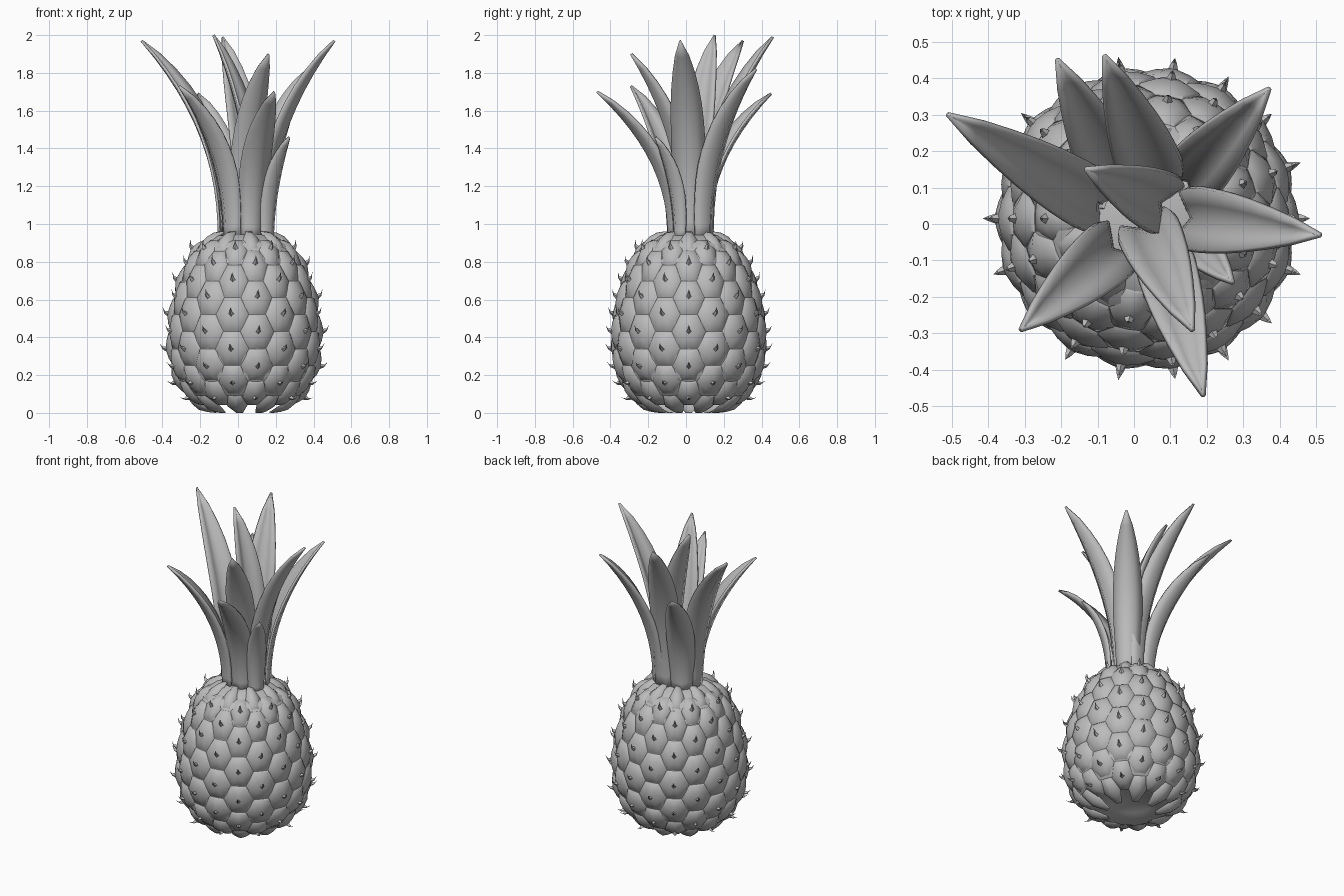
import bpy, bmesh, math
from mathutils import Vector

cube = bpy.data.objects.get("Cube")
if cube:
    bpy.data.objects.remove(cube, do_unlink=True)

grey = bpy.data.materials.new("plain_grey")
grey.use_nodes = True
colour = (0.5, 0.5, 0.5, 1)
grey.diffuse_color = colour
grey.node_tree.nodes["Principled BSDF"].inputs["Base Color"].default_value = colour

CENTRE = Vector((0.035, 0.015, 0))
UP = Vector((0, 0, 1))
ROWS, COLS = 12, 18
# fruit outline as (radius, height), bottom rim to crown
PROFILE = [Vector(p) for p in ((0.2, 0.0), (0.265, 0.035), (0.33, 0.095), (0.388, 0.2), (0.41, 0.3),
           (0.415, 0.4), (0.408, 0.5), (0.39, 0.6), (0.36, 0.7), (0.322, 0.8), (0.264, 0.89), (0.17, 0.955))]
LENGTHS = [(b - a).length for a, b in zip(PROFILE, PROFILE[1:])]
TOTAL = sum(LENGTHS)


def outline(s):
    """Point on the fruit outline at arc fraction s, extrapolated past the ends."""
    d = s * TOTAL
    for i, step in enumerate(LENGTHS):
        if d <= step or i == len(LENGTHS) - 1:
            return PROFILE[i].lerp(PROFILE[i + 1], d / step)
        d -= step


def on_fruit(angle, s, h):
    """Point on the fruit skin, pushed out by h, and the outward normal."""
    p = outline(s)
    t = (outline(s + 0.04) - outline(s - 0.04)).normalized()
    n = Vector((t.y, -t.x))
    q = p + n * h
    c, k = math.cos(angle), math.sin(angle)
    point = CENTRE + Vector((q.x * c, q.x * k, min(max(q.y, 0), 0.96)))
    return point, Vector((n.x * c, n.x * k, n.y))


def finish(name, bm, smooth_angle):
    bmesh.ops.recalc_face_normals(bm, faces=bm.faces)
    mesh = bpy.data.meshes.new(name)
    bm.to_mesh(mesh)
    bm.free()
    ob = bpy.data.objects.new(name, mesh)
    bpy.context.collection.objects.link(ob)
    mesh.materials.append(grey)
    bpy.ops.object.select_all(action="DESELECT")
    ob.select_set(True)
    bpy.context.view_layer.objects.active = ob
    bpy.ops.object.shade_smooth_by_angle(angle=math.radians(smooth_angle))
    return ob


def bridge(bm, a, b):
    for i in range(len(a)):
        j = (i + 1) % len(a)
        bm.faces.new((a[i], a[j], b[j], b[i]))


# Fruit core with a hollow underside
bm = bmesh.new()
rings = [(0.01, 0.1), (0.14, 0.085), (0.215, 0.045)]
rings += [(p.x - 0.02, p.y) for p in PROFILE[2:-1]] + [(0.16, 0.94), (0.01, 0.95)]
loops = []
for r, z in rings:
    loops.append([bm.verts.new(CENTRE + Vector((r * math.cos(a), r * math.sin(a), z)))
                  for a in (math.tau * i / 36 for i in range(36))])
for a, b in zip(loops, loops[1:]):
    bridge(bm, a, b)
bm.faces.new(loops[0])
bm.faces.new(loops[-1])
finish("fruit_core", bm, 60)

# Scales: peaked flat-topped hexagons in staggered columns, each with an upturned spine
HEX = [(-0.34, 1), (-0.68, 0), (-0.34, -1), (0, -1), (0.34, -1), (0.68, 0), (0.34, 1), (0, 1)]
SIDES = len(HEX)
scales, spines = bmesh.new(), bmesh.new()
for row in range(ROWS):
    for col in range((row + 1) % 2, COLS, 2):
        angle = col * math.tau / COLS
        s = (row + 0.5) / ROWS
        rings = []
        for size, h in ((1.03, -0.024), (0.92, -0.014), (0.5, -0.003)):
            rings.append([scales.verts.new(on_fruit(angle + u * size * math.tau / COLS,
                          s + v * size / ROWS, h + 0.005 * v * size)[0]) for u, v in HEX])
        tip, normal = on_fruit(angle, s, 0.006)
        for a, b in zip(rings, rings[1:]):
            bridge(scales, a, b)
        top = scales.verts.new(tip)
        for i in range(SIDES):
            scales.faces.new((rings[-1][i], rings[-1][i - 1], top))
        if row in (0, ROWS - 1):
            continue
        # curved spine
        side = Vector((-math.sin(angle), math.cos(angle), 0))
        rise = normal.cross(side)
        if rise.z < 0:
            rise = -rise
        root = tip - normal * 0.012
        bend = root + normal * 0.028 + rise * 0.01
        end = root + normal * 0.042 + rise * 0.036
        levels = [[spines.verts.new(c + side * (w * x) + rise * (w * y))
                   for x, y in ((1, 0), (0, 1), (-1, 0), (0, -1))]
                  for c, w in ((root, 0.017), (bend, 0.007))]
        bridge(spines, *levels)
        point = spines.verts.new(end)
        for i in range(4):
            spines.faces.new((levels[1][i], levels[1][i - 1], point))
finish("fruit_scales", scales, 40)
finish("fruit_spines", spines, 40)

# Leaves: base x, base y, tip x, tip y, tip height, width
LEAVES = [
    (-0.1, 0.055, -0.51, 0.3, 1.97, 0.17),
    (-0.05, 0.12, -0.21, 0.45, 1.69, 0.165),
    (0.05, 0.14, -0.08, 0.46, 1.99, 0.175),
    (0.07, 0.06, -0.13, 0.15, 2.0, 0.17),
    (0.15, 0.12, 0.37, 0.37, 1.82, 0.17),
    (0.16, 0.015, 0.51, -0.03, 1.97, 0.175),
    (0.17, -0.05, 0.27, -0.16, 1.46, 0.11),
    (0.04, -0.02, 0.16, -0.29, 1.9, 0.17),
    (0.08, -0.09, 0.19, -0.47, 1.7, 0.16),
    (-0.06, -0.07, -0.31, -0.29, 1.73, 0.17),
]
WIDTHS = (0.75, 0.8, 0.85, 0.9, 0.96, 1, 1, 0.97, 0.91, 0.8, 0.63, 0.4, 0.03)
BASE_Z = 0.92

for number, (bx, by, tx, ty, tz, width) in enumerate(LEAVES, 1):
    base, reach = Vector((bx, by, BASE_Z)), Vector((tx - bx, ty - by, 0))
    out = reach.normalized()
    side = UP.cross(out)
    bm = bmesh.new()
    strips = []
    for i, share in enumerate(WIDTHS):
        t = i / (len(WIDTHS) - 1)
        spine = base + reach * t ** 2.2 + UP * ((tz - BASE_Z) * t)
        tangent = reach * (2.2 * t ** 1.2) + UP * (tz - BASE_Z)
        inward = tangent.cross(side).normalized()
        if inward.dot(out) > 0:
            inward = -inward
        half = width * share / 2
        strips.append([bm.verts.new(spine + side * (half * k) + inward * (half * 0.6 * abs(k)))
                       for k in (-1, -0.5, 0, 0.5, 1)])
    for a, b in zip(strips, strips[1:]):
        for k in range(4):
            bm.faces.new((a[k], a[k + 1], b[k + 1], b[k]))
    leaf = finish(f"leaf_{number}", bm, 75)
    thick = leaf.modifiers.new("thickness", "SOLIDIFY")
    thick.thickness = 0.014
    thick.offset = 0
